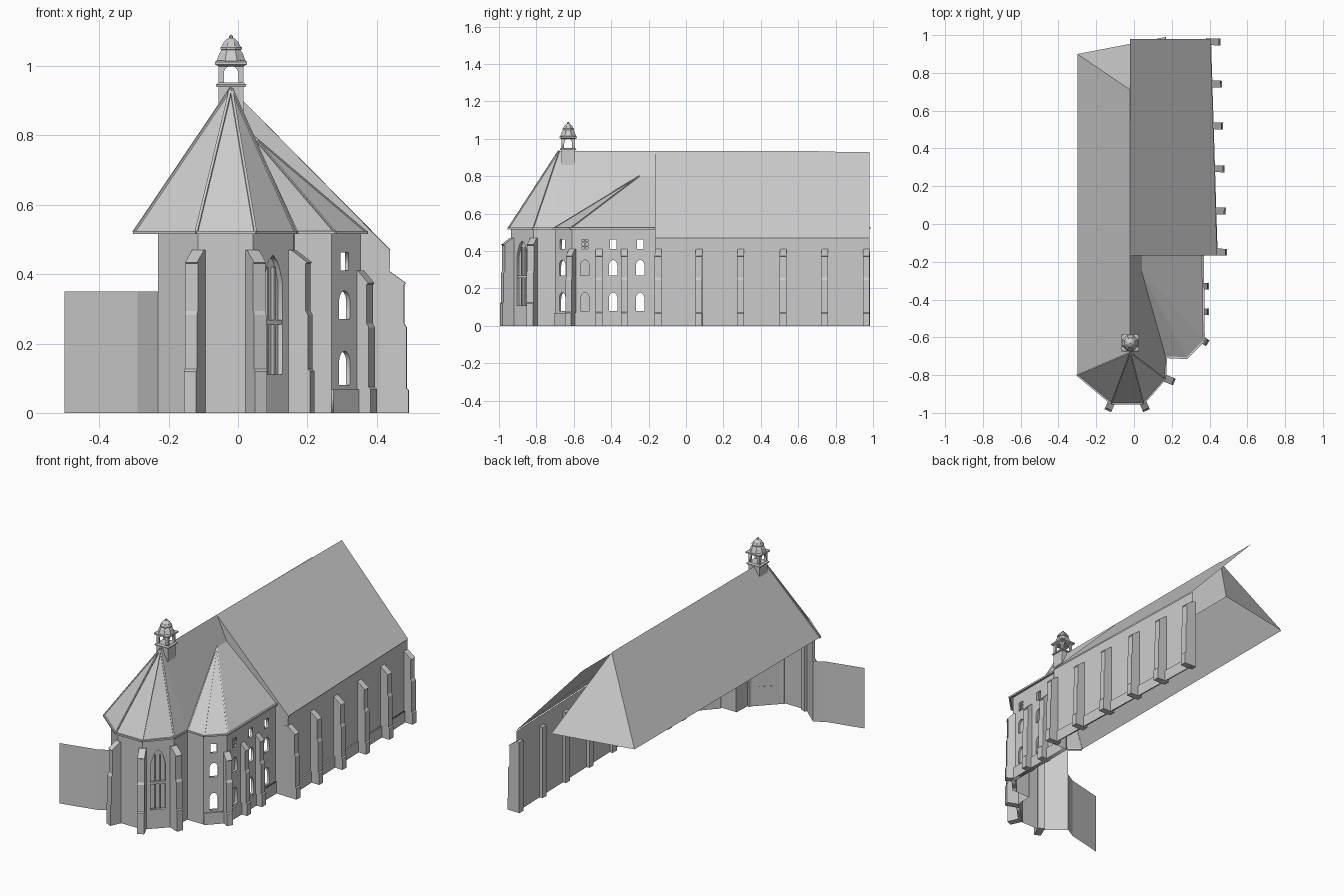
import bpy, bmesh, math
from mathutils import Vector, Matrix

if "Cube" in bpy.data.objects:
    bpy.data.objects.remove(bpy.data.objects["Cube"])


def mesh_obj(name, verts, faces, fix=True):
    me = bpy.data.meshes.new(name)
    me.from_pydata([tuple(v) for v in verts], [], faces)
    if fix:
        bm = bmesh.new()
        bm.from_mesh(me)
        bmesh.ops.recalc_face_normals(bm, faces=bm.faces)
        bm.to_mesh(me)
        bm.free()
    ob = bpy.data.objects.new(name, me)
    bpy.context.collection.objects.link(ob)
    return ob


def frame(p, d):
    """Local x along d, local y up, local z outward (right of d)."""
    u = Vector((d[0], d[1], 0)).normalized()
    n = Vector((u.y, -u.x, 0))
    m = Matrix((u, Vector((0, 0, 1)), n)).transposed().to_4x4()
    m.translation = Vector((p[0], p[1], 0))
    return m


def panel(name, p0, p1, z0, z1, holes=(), t=0.0, off=0.0):
    """Upright wall from p0 to p1 with cut openings; t is thickness, off pushes it out."""
    d = Vector(p1) - Vector(p0)
    L = d.length
    cu = bpy.data.curves.new(name, 'CURVE')
    cu.dimensions, cu.fill_mode, cu.extrude = '2D', 'BOTH', t / 2
    for loop in [[(0, z0), (L, z0), (L, z1), (0, z1)], *holes]:
        sp = cu.splines.new('POLY')
        sp.points.add(len(loop) - 1)
        for q, (a, b) in zip(sp.points, loop):
            q.co = (a, b, 0, 1)
        sp.use_cyclic_u = True
    tmp = bpy.data.objects.new(name + "_curve", cu)
    bpy.context.collection.objects.link(tmp)
    dg = bpy.context.evaluated_depsgraph_get()
    me = bpy.data.meshes.new_from_object(tmp.evaluated_get(dg))
    bpy.data.objects.remove(tmp)
    m = frame(p0, d)
    me.transform(m @ Matrix.Translation((0, 0, off - t / 2)))
    ob = bpy.data.objects.new(name, me)
    bpy.context.collection.objects.link(ob)
    return ob


def rect(c, w, z0, z1):
    return [(c - w / 2, z0), (c + w / 2, z0), (c + w / 2, z1), (c - w / 2, z1)]


def arch(c, w, z0, spring, top, pointed=False):
    pts = [(c - w / 2, z0), (c + w / 2, z0)]
    for i in range(11):
        s = i / 5 - 1
        if pointed:
            pts.append((c - s * abs(s) ** -0.5 * w / 2 if s else c, spring + (top - spring) * (1 - abs(s))))
        else:
            a = math.pi * i / 10
            pts.append((c + w / 2 * math.cos(a), spring + (top - spring) * math.sin(a)))
    if pointed:  # run right to left
        pts[2:] = pts[2:] if pts[2][0] > c else pts[:1:-1]
    return pts


def prism(name, m, prof, w):
    """Closed profile in local x/y, extruded symmetrically by w."""
    n = len(prof)
    v = [m @ Vector((a, b, s * w / 2)) for s in (-1, 1) for a, b in prof]
    f = [tuple(range(n)), tuple(range(n, 2 * n))]
    f += [(i, (i + 1) % n, n + (i + 1) % n, n + i) for i in range(n)]
    return mesh_obj(name, v, f)


def buttress(name, p, d, h, L, w, foot):
    step = h * 0.6
    prof = [(-.02, 0), (L + .006, 0), (L + .006, foot), (L, foot + .006), (L, step),
            (L - .007, step + .012), (L - .007, h - .04), (L - .002, h - .036), (.0, h), (-.02, h)]
    prism(name, frame(p, d), prof, w)


def beam(name, a, b, r=.004):
    a, b = Vector(a), Vector(b)
    q = (b - a).to_track_quat('Z', 'Y')
    v = [e + q @ Vector((x * r, y * r, 0)) for e in (a, b) for x, y in ((-1, -1), (1, -1), (1, 1), (-1, 1))]
    mesh_obj(name, v, [(0, 1, 2, 3), (4, 5, 6, 7)] + [(i, (i + 1) % 4, 4 + (i + 1) % 4, 4 + i) for i in range(4)])


def turned(name, c, prof, sides):
    """Faceted stack of rings (half width, z) around c."""
    k = 1 / math.cos(math.pi / sides)
    v = [(c[0] + r * k * math.cos(math.tau * (i + .5) / sides),
          c[1] + r * k * math.sin(math.tau * (i + .5) / sides), z) for r, z in prof for i in range(sides)]
    f = [(j * sides + i, j * sides + (i + 1) % sides, (j + 1) * sides + (i + 1) % sides, (j + 1) * sides + i)
         for j in range(len(prof) - 1) for i in range(sides)]
    f += [tuple(range(sides)), tuple(range(len(v) - sides, len(v)))]
    return mesh_obj(name, v, f)


# choir and apse roof
E, RZ = .52, .935
apex, back = (-.02, -.68, RZ), (-.02, .71, RZ)
eave = [(-.30, -.80, E), (-.12, -.95, E), (.05, -.95, E), (.165, -.82, E), (.17, -.70, E)]
hip_l, hip_r = (-.30, .90, E), (.17, .99, E)
mesh_obj("choir_roof", [apex, back, *eave, hip_l, hip_r],
         [(0, 2, 3), (0, 3, 4), (0, 4, 5), (0, 5, 6), (0, 6, 8, 1), (0, 1, 7, 2), (1, 8, 7)])
for e in eave[:4]:
    beam("apse_hip_rib", apex, e)
for a, b in zip(eave, eave[1:]):
    beam("apse_eave", a, b, .005)

# side chapel roof
top, top2 = (.04, -.25, .80), (.04, -.165, .80)
ce = [(.17, -.705, E), (.28, -.71, E), (.37, -.62, E), (.365, -.165, E)]
mesh_obj("chapel_roof", [top, top2, *ce], [(0, 2, 3), (0, 3, 4), (0, 4, 5, 1)])
for e in ce[:3]:
    beam("chapel_hip_rib", top, e, .003)
for a, b in zip(ce, ce[1:]):
    beam("chapel_eave", a, b, .005)

# nave roof, front gable and wall
mesh_obj("nave_roof", [(-.02, -.167, RZ), (.44, -.167, .47), (.405, .98, .47), (-.02, .98, RZ - .005)], [(0, 1, 2, 3)])
mesh_obj("nave_gable", [(x, -.165, z) for x, z in
                        ((-.02, RZ), (.17, .52), (.35, .52), (.35, 0), (.433, 0), (.438, .47))], [(0, 1, 2, 3, 4, 5)])
n0, n1 = Vector((.435, -.165)), Vector((.40, .98))
panel("nave_wall", n0, n1, 0, .47)
panel("nave_plinth", n0, n1, 0, .065, t=.008, off=.008)
for y in (-.148, .07, .293, .52, .742, .965):
    p = n0.lerp(n1, (y + .165) / 1.145)
    buttress("nave_buttress", p, (1, -.03), .41, .052, .036, .065)

# apse walls
aw = [(-.23, -.835), (-.115, -.935), (.043, -.935), (.16, -.815), (.165, -.695)]
win = arch(.083, .08, .11, .37, .455, True)
for i, (a, b) in enumerate(zip(aw, aw[1:])):
    if i == 2:
        panel("apse_window_wall", a, b, 0, E, [win], t=.02)
        panel("apse_window_pane", a, b, .10, .47, off=-.018)
        for c in (.07, .096):
            prism("window_mullion", frame(a, (b[0] - a[0], b[1] - a[1])) @ Matrix.Translation((0, 0, -.012)),
                  rect(c, .006, .11, .42), .012)
        prism("window_transom", frame(a, (b[0] - a[0], b[1] - a[1])) @ Matrix.Translation((0, 0, -.011)),
              rect(.083, .08, .255, .268), .014)
    else:
        panel("apse_wall", a, b, 0, E)
for p, d in ((aw[1], (-.4, -.9)), (aw[2], (.4, -.9)), (aw[3], (.93, -.37))):
    buttress("apse_buttress", p, d, .47, .052, .038, .12)

# side chapel walls with stacked windows
cw = [(.165, -.70), (.27, -.70), (.355, -.61), (.355, -.165)]


def stack(c, w=.046):
    return [arch(c, w, .08, .145, .178), arch(c, w, .27, .32, .352), rect(c, w * .75, .41, .462)]


panel("chapel_front_wall", cw[0], cw[1], 0, E)
panel("chapel_corner_wall", cw[1], cw[2], 0, E, stack(.054), t=.015)
panel("chapel_side_wall", cw[2], cw[3], 0, E, stack(.07) + stack(.22) + stack(.365), t=.015)
panel("blind_window_pane", (.355, -.575), (.355, -.505), .07, .48, off=-.012)
for z in (.425, .447):
    prism("blind_window_bar", frame((.348, 0), (0, 1)), rect(-.54, .04, z - .003, z + .003), .01)
prism("blind_window_post", frame((.348, 0), (0, 1)), rect(-.54, .006, .41, .462), .01)
for a, b in zip(cw[1:], cw[2:]):
    panel("chapel_plinth", a, b, 0, .068, t=.008, off=.008)
for p, d in ((cw[2], (.85, -.5)), ((.355, -.465), (1, 0)), ((.355, -.33), (1, 0))):
    buttress("chapel_buttress", p, d, .41, .036, .036, .068)

# boundary wall beside the apse
panel("yard_wall_outer", (-.50, -.92), (-.29, -.87), 0, .35)
panel("yard_wall_inner", (-.29, -.87), (-.23, -.835), 0, .35)

# lantern turret
C, r = (-.02, -.63), .036
turned("lantern_base", C, [(r, .86), (r, .942)], 4)
turned("lantern_ledge", C, [(.042, .94), (.044, .946), (.036, .952)], 4)
corners = [(C[0] + x * r, C[1] + y * r) for x, y in ((-1, -1), (1, -1), (1, 1), (-1, 1))]
for i in range(4):
    panel("lantern_arch", corners[i], corners[(i + 1) % 4], .945, 1.01, [arch(r, .042, .95, .978, 1.0)], t=.01)
turned("lantern_cornice", C, [(.036, .999), (.046, 1.004), (.046, 1.012), (.038, 1.016)], 4)
turned("lantern_dome", C, [(.043, 1.012), (.038, 1.024), (.034, 1.036), (.027, 1.046), (.031, 1.048), (.031, 1.054),
                           (.026, 1.058), (.022, 1.068), (.012, 1.078), (.006, 1.081), (.006, 1.086), (.001, 1.091)], 8)
